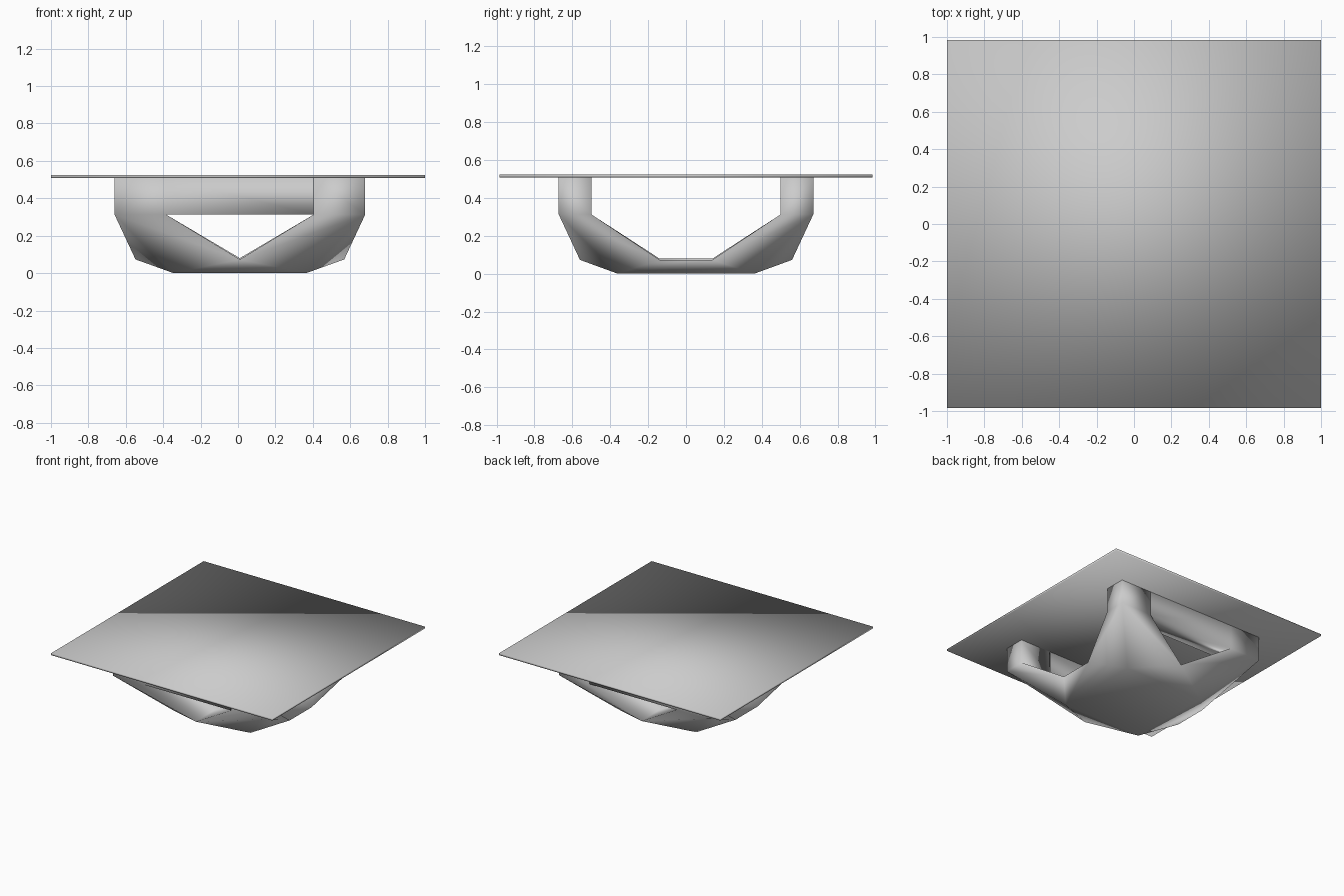
import bpy, bmesh

if "Cube" in bpy.data.objects:
    bpy.data.objects.remove(bpy.data.objects["Cube"])

def finish(bm, name):
    bmesh.ops.recalc_face_normals(bm, faces=bm.faces)
    for f in bm.faces:
        f.smooth = True
    me = bpy.data.meshes.new(name)
    bm.to_mesh(me)
    bm.free()
    ob = bpy.data.objects.new(name, me)
    bpy.context.collection.objects.link(ob)
    return ob

# Thin table top
bm = bmesh.new()
bmesh.ops.create_cube(bm, size=1)
for v in bm.verts:
    v.co.x *= 2
    v.co.y *= 1.97
    v.co.z = v.co.z * 0.016 + 0.517
finish(bm, "table_top")

# Faceted base: four posts leaning into a low hub
bm = bmesh.new()
CX = 0.01                      # base sits slightly off centre
OX, IX, OY, IY = 0.67, 0.395, 0.672, 0.5
ZL, ZH = 0.313, 0.51

def face(*pts):
    bm.faces.new([bm.verts.new((x + CX, y, z)) for x, y, z in pts])

def points(sx, sy):
    q = lambda x, y, z: (sx * x, sy * y, z)
    return dict(
        A=q(OX, OY, ZL), B=q(IX, OY, ZL), C=q(IX, IY, ZL), D=q(OX, IY, ZL),
        a=q(OX, OY, ZH), b=q(IX, OY, ZH), c=q(IX, IY, ZH), d=q(OX, IY, ZH),
        V=q(0, 0.56, 0.073), W=q(0, 0.14, 0.08),
        S=q(0.558, 0.14, 0.073), K=q(0.355, 0.36, 0))

P = {(sx, sy): points(sx, sy) for sx in (1, -1) for sy in (1, -1)}
for (sx, sy), p in P.items():
    loops = ["ABba", "DAad", "CDdc", "abcd",      # post
             "ABV", "AVK", "ADS", "ASK",          # outside of leg
             "BCWV", "CDSW"]                      # valleys of leg
    if sx > 0:
        loops.append("BCcb")                      # closed post end
    for l in loops:
        face(*[p[ch] for ch in l])

# Hub sides, top and bottom
for sx in (1, -1):
    p, m = P[sx, 1], P[sx, -1]
    face(p["S"], m["S"], m["K"], p["K"])
    face(p["W"], m["W"], m["S"], p["S"])
for sy in (1, -1):
    face(P[1, sy]["K"], P[-1, sy]["K"], P[1, sy]["V"])
face(P[1, 1]["K"], P[-1, 1]["K"], P[-1, -1]["K"], P[1, -1]["K"])

# Front and back rails: joined to the left posts, butted against the right ones
for sy in (1, -1):
    p = P[-1, sy]
    end = lambda ch: (IX - 0.001, p[ch][1], p[ch][2])
    for i, j in ("BC", "Cc", "cb", "bB"):
        face(p[i], p[j], end(j), end(i))

bmesh.ops.remove_doubles(bm, verts=bm.verts, dist=0.0002)
finish(bm, "table_base")
